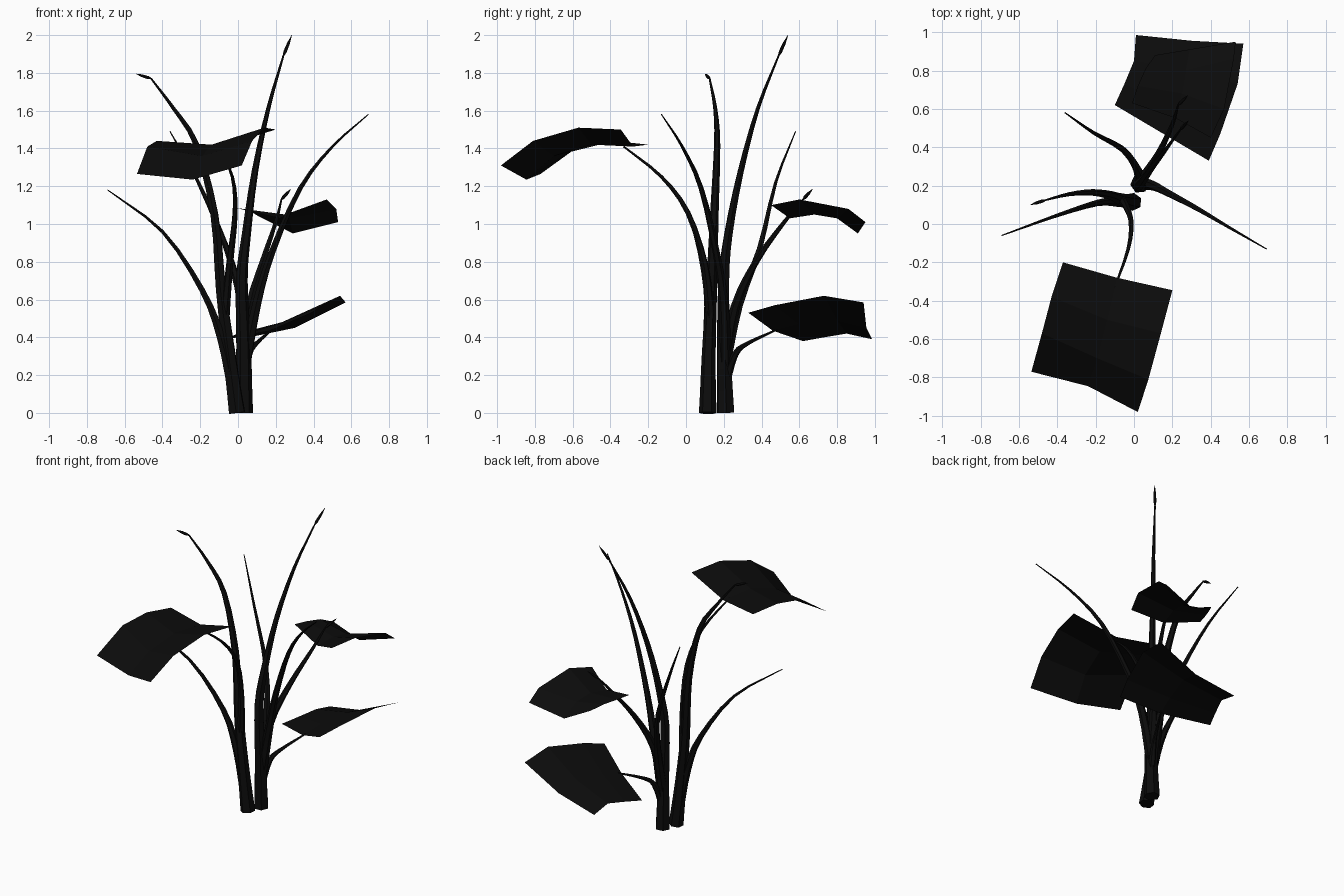
import bpy
from mathutils import Vector

SIDES_RESOLUTION = 1
STEPS = 3

default_cube = bpy.data.objects.get("Cube")
if default_cube:
    bpy.data.objects.remove(default_cube, do_unlink=True)


def make_material(name, colour):
    material = bpy.data.materials.new(name)
    material.use_nodes = True
    material.diffuse_color = colour
    shader = material.node_tree.nodes["Principled BSDF"]
    shader.inputs["Base Color"].default_value = colour
    return material


near_black = make_material("near_black", (.0035, .0035, .0035, 1))


def link_mesh(name, mesh):
    mesh.materials.clear()
    mesh.materials.append(near_black)
    plant_part = bpy.data.objects.new(name, mesh)
    bpy.context.scene.collection.objects.link(plant_part)
    return plant_part


def smooth_path(points):
    """Resample a few control points as a flowing line."""
    controls = [Vector(point) for point in points]
    first = controls[0] * 2 - controls[1]
    last = controls[-1] * 2 - controls[-2]
    padded = [first] + controls + [last]
    path = []
    for before, start, end, after in zip(padded, padded[1:], padded[2:], padded[3:]):
        for step in range(STEPS):
            t = step / STEPS
            linear = (end - before) * t
            square = (before * 2 - start * 5 + end * 4 - after) * t * t
            cubic = (start * 3 - before - end * 3 + after) * t * t * t
            path.append(start + (linear + square + cubic) / 2)
    path.append(controls[-1])
    return path


def tube(name, path, radii):
    """Sweep a six-sided section along a path with a radius at each point."""
    curve = bpy.data.curves.new(name + "_path", "CURVE")
    curve.dimensions = "3D"
    curve.bevel_depth = 1
    curve.bevel_resolution = SIDES_RESOLUTION
    curve.use_fill_caps = True
    spline = curve.splines.new("POLY")
    spline.points.add(len(path) - 1)
    for point, place, radius in zip(spline.points, path, radii):
        point.co = (*place, 1)
        point.radius = radius
    helper = bpy.data.objects.new(name + "_helper", curve)
    bpy.context.scene.collection.objects.link(helper)
    bpy.context.view_layer.update()
    depsgraph = bpy.context.evaluated_depsgraph_get()
    mesh = bpy.data.meshes.new_from_object(helper.evaluated_get(depsgraph))
    bpy.data.objects.remove(helper, do_unlink=True)
    for polygon in mesh.polygons:
        polygon.use_smooth = False
    return link_mesh(name, mesh)


def stem(name, base_radius, tip_radius, *points):
    """Tapered stem through the control points."""
    path = smooth_path(points)
    count = len(path) - 1
    radii = [base_radius + (tip_radius - base_radius) * (index / count) ** .8
             for index in range(count + 1)]
    return tube(name, path, radii)


def bud(name, start, end):
    """Slim closed bud with a pinched neck and a pointed tip."""
    start, end = Vector(start), Vector(end)
    path = [start.lerp(end, part) for part in (0, .2, .6, 1)]
    return tube(name, path, (.004, .009, .008, .001))


def leaf(name, left_edge, midrib, right_edge):
    """Creased sheet spanning two edges and a sunken midrib."""
    columns = (left_edge, midrib, right_edge)
    length = len(midrib)
    vertices = [point for column in columns for point in column]
    faces = []
    for column in range(len(columns) - 1):
        for row in range(length - 1):
            corner = column * length + row
            faces.append((corner, corner + length, corner + length + 1, corner + 1))
    mesh = bpy.data.meshes.new(name)
    mesh.from_pydata(vertices, [], faces)
    mesh.update()
    return link_mesh(name, mesh)


# Front cluster: main stem, side stem and leaf stem
stem("front_main_stem", .047, .005,
     (-.005, .115, 0), (-.045, .12, .3), (-.09, .135, .65), (-.125, .15, 1.05),
     (-.22, .165, 1.42), (-.34, .155, 1.61), (-.46, .125, 1.77))
stem("front_side_stem", .036, .003,
     (-.02, .115, .1), (-.09, .115, .4), (-.19, .11, .65),
     (-.4, .045, .96), (-.69, -.06, 1.18))
stem("front_leaf_stem", .026, .005,
     (-.07, .13, .5), (-.045, .1, .78), (-.015, .01, 1.06),
     (-.03, -.13, 1.25), (-.1, -.33, 1.41))

# Back cluster: tall stem, spreading stems and leaf stems
stem("back_main_stem", .05, .005,
     (.03, .21, 0), (.03, .2, .35), (.02, .2, .7), (.045, .225, .95),
     (.09, .29, 1.28), (.16, .38, 1.61), (.24, .49, 1.89))
stem("back_left_stem", .034, .003,
     (.035, .21, .25), (.1, .2, .58), (.18, .16, .85), (.33, .08, 1.19),
     (.5, -.02, 1.41), (.69, -.13, 1.58))
stem("back_right_stem", .034, .003,
     (.03, .205, .25), (.02, .28, .57), (-.06, .39, .87),
     (-.21, .475, 1.22), (-.36, .58, 1.49))
stem("upper_leaf_stem", .034, .005,
     (.03, .205, .25), (.06, .26, .56), (.13, .37, .8),
     (.2, .52, 1.01), (.23, .62, 1.13))
stem("lower_leaf_stem", .027, .005,
     (.03, .205, .15), (.06, .26, .31), (.1, .33, .37), (.18, .48, .44))

# Buds on the stem ends
bud("front_main_bud", (-.46, .125, 1.77), (-.54, .1, 1.795))
bud("back_main_bud", (.24, .49, 1.89), (.285, .54, 2))
bud("upper_leaf_bud", (.23, .62, 1.13), (.28, .67, 1.185))

# Broad folded leaves, each edge running from base to tip
leaf("front_leaf",
     left_edge=[(-.37, -.2, 1.42), (-.43, -.38, 1.44),
                (-.48, -.57, 1.41), (-.535, -.77, 1.265)],
     midrib=[(-.09, -.28, 1.41), (-.14, -.5, 1.42),
             (-.19, -.7, 1.36), (-.24, -.845, 1.235)],
     right_edge=[(.2, -.345, 1.5), (.14, -.57, 1.51),
                 (.075, -.81, 1.44), (.02, -.98, 1.31)])
leaf("upper_back_leaf",
     left_edge=[(-.01, .63, 1.085), (.02, .72, 1.08),
                (.06, .81, 1.07), (.11, .88, 1.04)],
     midrib=[(.22, .55, 1.03), (.25, .68, 1.05),
             (.27, .8, 1.03), (.29, .91, .95)],
     right_edge=[(.4, .45, 1.1), (.47, .6, 1.13),
                 (.52, .86, 1.08), (.53, .95, 1.01)])
leaf("lower_back_leaf",
     left_edge=[(-.1, .62, .38), (-.05, .73, .4),
                (0, .85, .42), (.01, .985, .39)],
     midrib=[(.17, .46, .435), (.21, .6, .47),
             (.27, .8, .49), (.3, .955, .45)],
     right_edge=[(.39, .33, .53), (.45, .47, .57),
                 (.54, .73, .62), (.57, .94, .585)])
